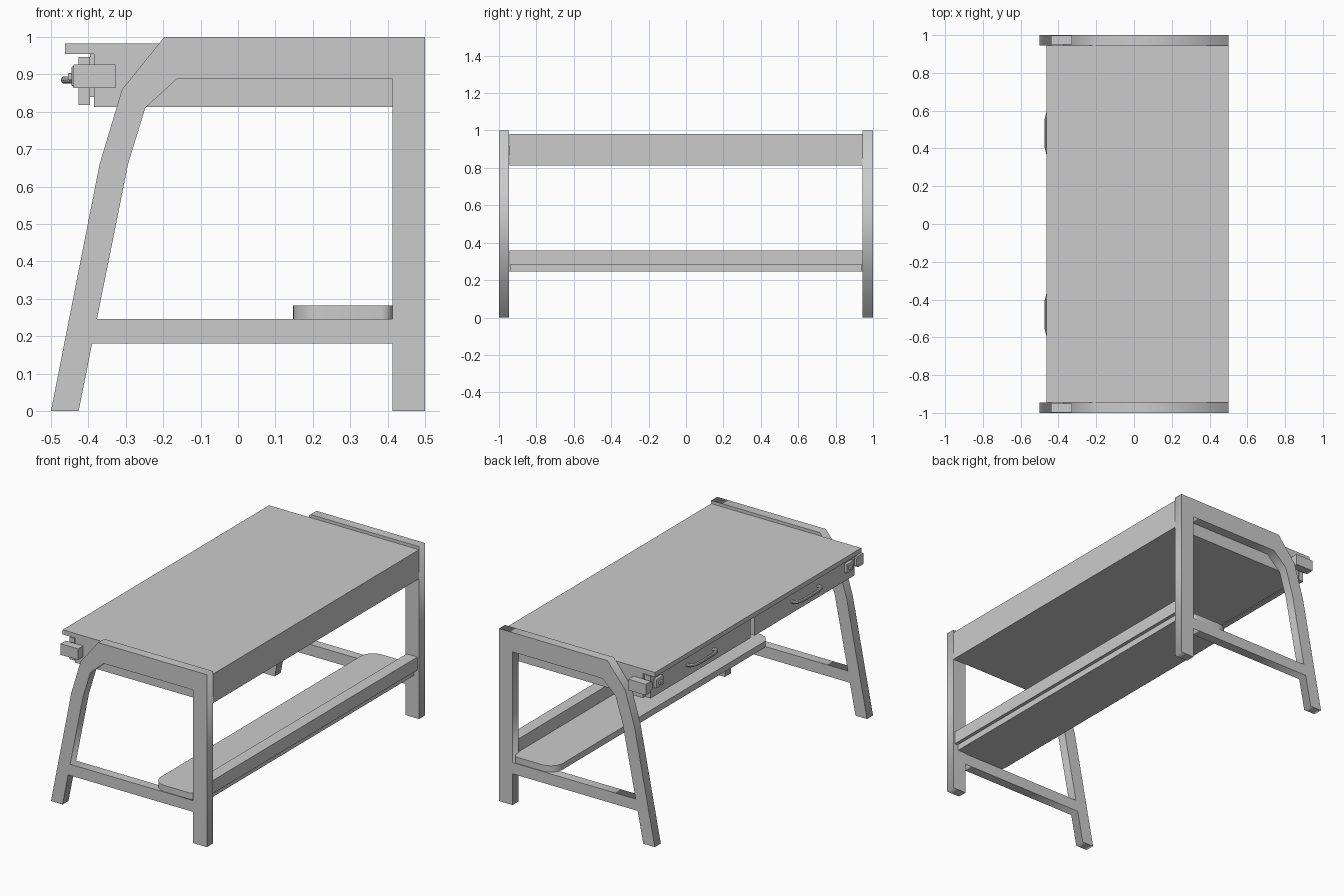
import bpy
from math import pi, cos, sin, radians

if "Cube" in bpy.data.objects:
    bpy.data.objects.remove(bpy.data.objects["Cube"])


def box(name, x, y, z, bevel=0):
    bpy.ops.mesh.primitive_cube_add(size=1, location=[(a + b) / 2 for a, b in (x, y, z)])
    ob = bpy.context.object
    ob.name = name
    ob.scale = [b - a for a, b in (x, y, z)]
    bpy.ops.object.transform_apply(location=False, rotation=False, scale=True)
    if bevel:
        m = ob.modifiers.new("bevel", 'BEVEL')
        m.width, m.segments = bevel, 2
    return ob


def select(ob):
    bpy.ops.object.select_all(action='DESELECT')
    ob.select_set(True)
    bpy.context.view_layer.objects.active = ob


def plate(name, loops, depth, loc, rot):
    """Filled 2D outline (with holes) extruded to a given depth."""
    cu = bpy.data.curves.new(name, 'CURVE')
    cu.dimensions, cu.fill_mode, cu.extrude = '2D', 'BOTH', depth / 2
    for pts in loops:
        sp = cu.splines.new('POLY')
        sp.points.add(len(pts) - 1)
        for p, (a, b) in zip(sp.points, pts):
            p.co = (a, b, 0, 1)
        sp.use_cyclic_u = True
    ob = bpy.data.objects.new(name, cu)
    bpy.context.collection.objects.link(ob)
    ob.location, ob.rotation_euler = loc, rot
    select(ob)
    bpy.ops.object.convert(target='MESH')
    return bpy.context.object


def arc(cx, cy, r, a0, a1, n=8):
    angles = [radians(a0 + (a1 - a0) * i / n) for i in range(n + 1)]
    return [(cx + r * cos(a), cy + r * sin(a)) for a in angles]


# Side frames: straight rear leg, bent splayed leg, cross bar
outer = [(-0.5, 0), (-0.37, 0.66), (-0.31, 0.86), (-0.197, 1), (0.5, 1), (0.5, 0),
         (0.413, 0), (0.413, 0.181), (-0.39, 0.181), (-0.426, 0)]
hole = [(-0.377, 0.246), (0.413, 0.246), (0.413, 0.888), (-0.163, 0.888),
        (-0.248, 0.81), (-0.294, 0.66)]
for s, side in ((-1, "front"), (1, "back")):
    plate(side + "_side_frame", [outer, hole], 0.055, (0, s * 0.9725, 0), (pi / 2, 0, 0))

# Table top and carcass
box("table_top", (-0.463, 0.5), (-0.945, 0.945), (0.955, 0.982))
box("drawer_carcass", (-0.385, 0.5), (-0.945, 0.945), (0.813, 0.956))

# Foot shelf: rounded ends, notched around the straight legs
half = arc(0.383, 0.965, 0.03, 0, 90, 4) + arc(0.227, 0.915, 0.08, 90, 180)
half = [(0.47, 0.94), (0.413, 0.94)] + half
shelf = half + [(x, -y) for x, y in reversed(half)]
ob = plate("lower_shelf", [shelf], 0.036, (0, 0, 0.264), (0, 0, 0))
select(ob)
bpy.ops.object.shade_smooth_by_angle()
box("shelf_rail", (0.42, 0.49), (-0.945, 0.945), (0.282, 0.357))

for s, side in ((-1, "front"), (1, "back")):
    def span(a, b):
        return tuple(sorted((s * a, s * b)))

    # Drawer front with backing strip
    box(side + "_drawer_front", (-0.427, -0.395), span(0.02, 0.935), (0.818, 0.946))
    box(side + "_drawer_backing", (-0.396, -0.384), span(0.03, 0.93), (0.84, 0.955))

    # Bowed bar handle
    cu = bpy.data.curves.new(side + "_drawer_handle", 'CURVE')
    cu.dimensions, cu.bevel_depth, cu.bevel_resolution = '3D', 0.01, 3
    cu.use_fill_caps = True
    path = [(-0.425, 0.36), (-0.445, 0.363), (-0.456, 0.375), (-0.464, 0.41), (-0.464, 0.55),
            (-0.456, 0.585), (-0.445, 0.597), (-0.425, 0.6)]
    sp = cu.splines.new('POLY')
    sp.points.add(len(path) - 1)
    for p, (x, y) in zip(sp.points, path):
        p.co = (x, s * y, 0.885, 1)
    ob = bpy.data.objects.new(cu.name, cu)
    bpy.context.collection.objects.link(ob)
    select(ob)
    bpy.ops.object.convert(target='MESH')
    bpy.ops.object.shade_smooth_by_angle()

    # Corner block and latch
    box(side + "_corner_block", (-0.44, -0.328), span(0.95, 0.997), (0.863, 0.927))
    box(side + "_latch_arm", (-0.44, -0.37), span(0.935, 0.952), (0.872, 0.918), 0.003)
    box(side + "_latch_plate", (-0.445, -0.425), span(0.84, 0.905), (0.868, 0.922), 0.004)
    box(side + "_latch_knob", (-0.455, -0.44), span(0.855, 0.885), (0.884, 0.904), 0.004)
